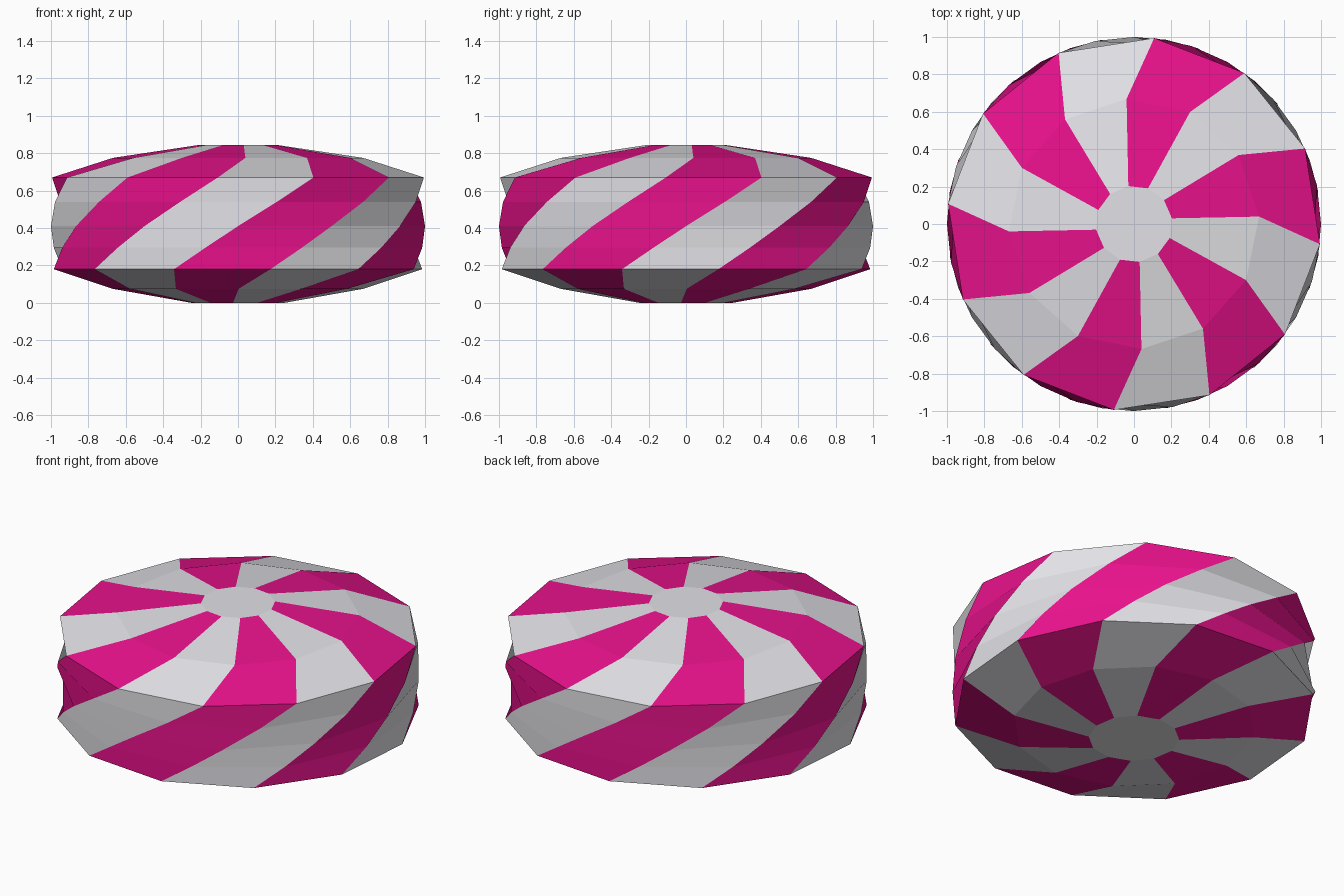
import bpy, bmesh, math
from mathutils import Vector

if "Cube" in bpy.data.objects:
    bpy.data.objects.remove(bpy.data.objects["Cube"])


def material(name, rgb):
    m = bpy.data.materials.new(name)
    m.diffuse_color = (*rgb, 1)
    m.use_nodes = True
    m.node_tree.nodes["Principled BSDF"].inputs["Base Color"].default_value = m.diffuse_color
    return m


SIDES = 12
# Twisted rings from bottom to top: radius, height, start angle in degrees
RINGS = [(0.25, 0.0, 264), (0.67, 0.075, 270.3 - 30 + 30), (1.0, 0.18, 280),
         (1.0, 0.295, 290), (1.0, 0.41, 300), (1.0, 0.54, 312),
         (1.0, 0.67, 323.8), (0.67, 0.775, 333.4), (0.205, 0.845, 338.5)]

mesh = bpy.data.meshes.new("striped_candy")
candy = bpy.data.objects.new("striped_candy", mesh)
bpy.context.collection.objects.link(candy)
mesh.materials.append(material("white", (0.80, 0.80, 0.84)))
mesh.materials.append(material("magenta", (0.84, 0.006, 0.27)))

bm = bmesh.new()
rings = []
for r, z, start in RINGS:
    ring = []
    for i in range(SIDES):
        a = math.radians(start + i * 360 / SIDES)
        ring.append(bm.verts.new(Vector((r * math.cos(a), r * math.sin(a), z))))
    rings.append(ring)

# Body: columns follow the twist and alternate in colour
for low, high in zip(rings, rings[1:]):
    for i in range(SIDES):
        j = (i + 1) % SIDES
        face = bm.faces.new((low[i], low[j], high[j], high[i]))
        face.material_index = i % 2

# Plain white caps
bm.faces.new(rings[0][::-1])
bm.faces.new(rings[-1])
bm.to_mesh(mesh)
bm.free()
